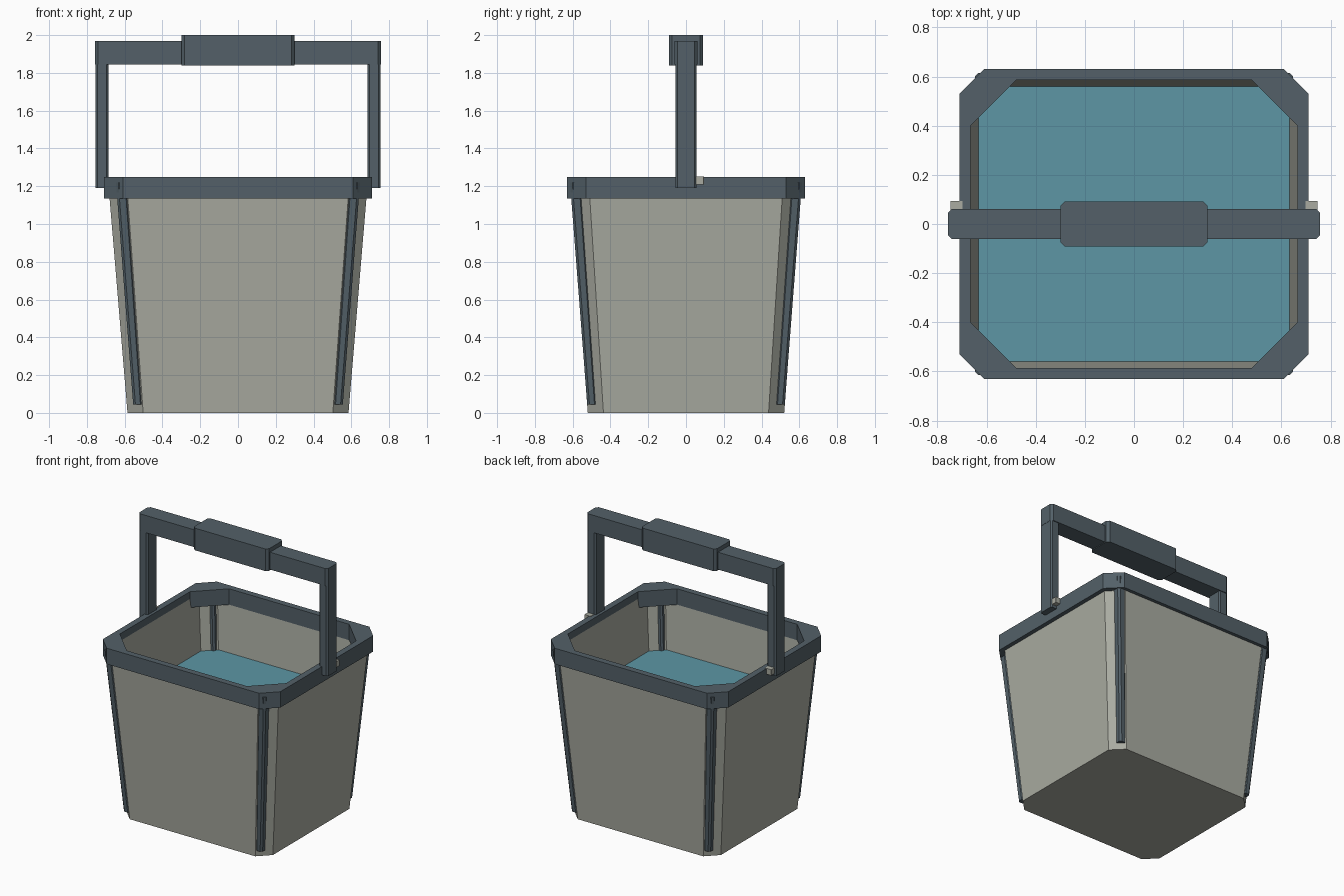
import bpy, bmesh

if "Cube" in bpy.data.objects:
    bpy.data.objects.remove(bpy.data.objects["Cube"])


def material(name, rgb):
    m = bpy.data.materials.new(name)
    m.diffuse_color = (*rgb, 1.0)
    m.use_nodes = True
    m.node_tree.nodes["Principled BSDF"].inputs["Base Color"].default_value = m.diffuse_color
    return m


DARK = material("slate trim", (0.087, 0.118, 0.139))
BEIGE = material("warm grey", (0.400, 0.410, 0.358))
WATER = material("water blue", (0.109, 0.305, 0.376))


def octagon(hx, hy, c, z, cx=0.0, cy=0.0):
    """Rectangle with cut corners, counter-clockwise from above."""
    pts = [(hx, -hy + c), (hx, hy - c), (hx - c, hy), (-hx + c, hy),
           (-hx, hy - c), (-hx, -hy + c), (-hx + c, -hy), (hx - c, -hy)]
    return [(cx + x, cy + y, z) for x, y in pts]


def loft(name, rings, mat, closed_loop=False):
    """Skin a stack of octagons; cap the ends or join last to first."""
    bm = bmesh.new()
    vs = [[bm.verts.new(p) for p in ring] for ring in rings]
    pairs = list(zip(vs, vs[1:]))
    if closed_loop:
        pairs.append((vs[-1], vs[0]))
    else:
        bm.faces.new(vs[0])
        bm.faces.new(vs[-1])
    for a, b in pairs:
        for i in range(8):
            j = (i + 1) % 8
            bm.faces.new((a[i], a[j], b[j], b[i]))
    bmesh.ops.recalc_face_normals(bm, faces=bm.faces)
    me = bpy.data.meshes.new(name)
    bm.to_mesh(me)
    bm.free()
    me.materials.append(mat)
    ob = bpy.data.objects.new(name, me)
    bpy.context.collection.objects.link(ob)
    return ob


def block(name, hx, hy, c, z0, z1, mat, cx=0.0, cy=0.0):
    """Upright block with chamfered vertical edges."""
    return loft(name, [octagon(hx, hy, c, z, cx, cy) for z in (z0, z1)], mat)


def wall(z, inset=0.0):
    """Cross-section of the tapered bucket at height z."""
    return octagon(0.585 + 0.0835 * z - inset, 0.52 + 0.0755 * z - inset,
                   0.083 + 0.012 * z - inset * 0.5, z)


# Tapered hollow bucket
loft("bucket", [wall(0), wall(1.22), wall(1.22, 0.02), wall(0.03, 0.02)], BEIGE)

# Water filling
loft("water", [wall(0.77, 0.015), wall(0.80, 0.015)], WATER)

# Rim ring with wider inner corners
outer, inner = (0.71, 0.63, 0.10), (0.665, 0.585, 0.185)
loft("rim", [octagon(*outer, 1.135), octagon(*outer, 1.25),
             octagon(*inner, 1.25), octagon(*inner, 1.135)], DARK, closed_loop=True)

# Slanted corner strips
for sx in (-1, 1):
    for sy in (-1, 1):
        rings = []
        for z in (0.045, 1.22):
            half = 0.025 + 0.004 * z
            rings.append(octagon(half, half, 0.012, z,
                                 sx * (0.5265 + 0.0735 * z), sy * (0.4945 + 0.0735 * z)))
        loft("corner_strip", rings, DARK)

# Carrying handle: two posts, a crossbar and a thicker grip
for sx in (-1, 1):
    block("handle_post", 0.035, 0.056, 0.01, 1.19, 1.85, DARK, cx=sx * 0.72)
    block("hinge_pin", 0.025, 0.024, 0.002, 1.21, 1.252, BEIGE, cx=sx * 0.722, cy=0.07)
block("handle_bar", 0.757, 0.062, 0.016, 1.845, 1.97, DARK)
block("handle_grip", 0.30, 0.091, 0.018, 1.84, 2.0, DARK)
